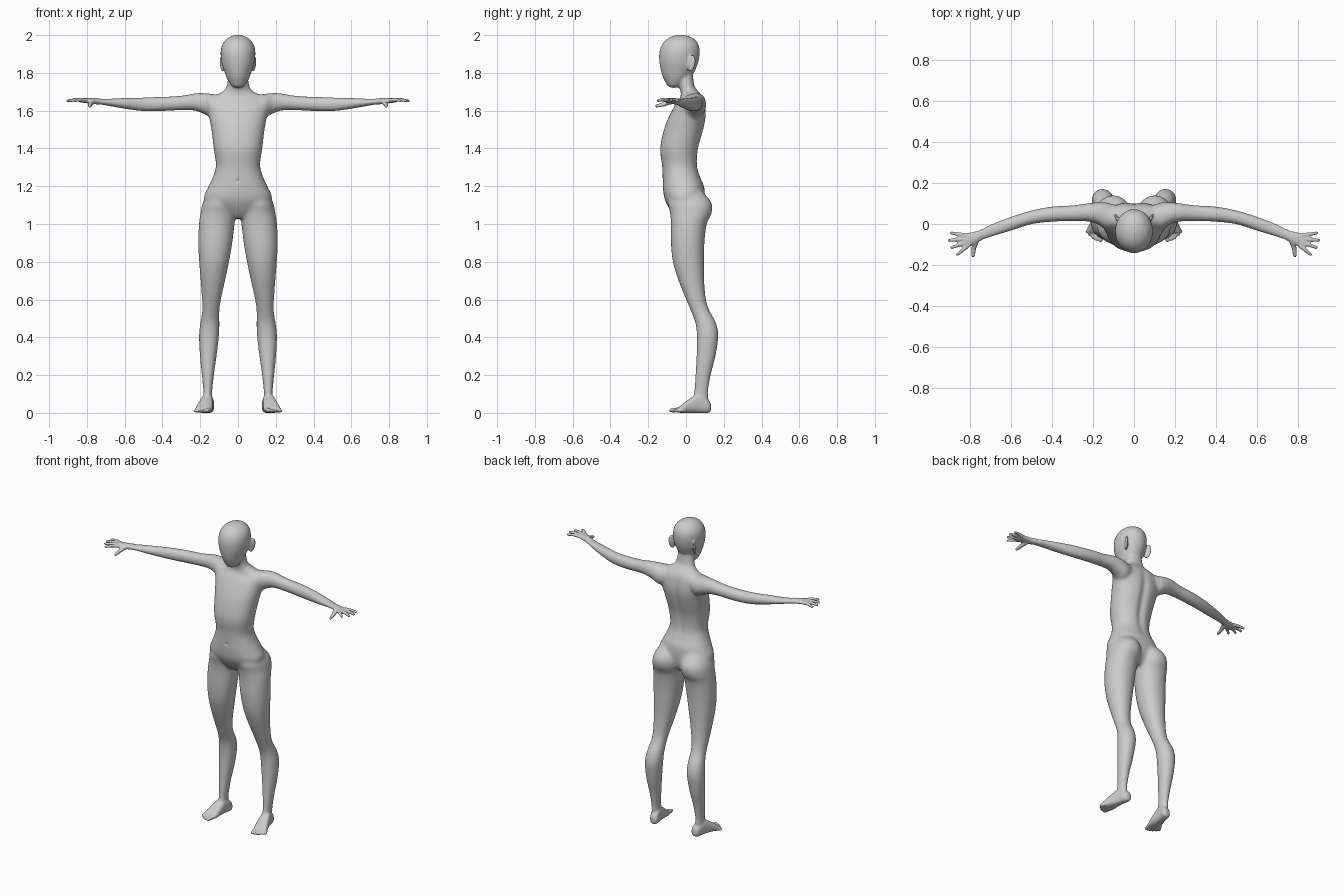
import bpy, bmesh, math
from mathutils import Vector, Matrix

if "Cube" in bpy.data.objects:
    bpy.data.objects.remove(bpy.data.objects["Cube"])

bm = bmesh.new()


def loft(sections, axis, power=2.2, shear=0.0, steps=5, seg=32):
    """Skin smooth rings; section = (pos, a0, a1, b0, b1) across the axis."""
    S = [Vector(s) for s in sections]
    S = [S[0]] + S + [S[-1]]
    rows = []
    for i in range(1, len(S) - 2):
        p0, p1, p2, p3 = S[i - 1:i + 3]
        for k in range(steps):
            t = k / steps
            rows.append(0.5 * (2 * p1 + (p2 - p0) * t + (2 * p0 - 5 * p1 + 4 * p2 - p3) * t * t
                               + (3 * p1 - p0 - 3 * p2 + p3) * t ** 3))
    rows.append(S[-1])
    rings = []
    for p, a0, a1, b0, b1 in rows:
        ring = []
        for j in range(seg):
            c, s = math.cos(2 * math.pi * j / seg), math.sin(2 * math.pi * j / seg)
            a = (a0 + a1) / 2 + (a1 - a0) / 2 * math.copysign(abs(c) ** (2 / power), c)
            b = (b0 + b1) / 2 + (b1 - b0) / 2 * math.copysign(abs(s) ** (2 / power), s)
            co = {'x': (p, a, b), 'y': (a + shear * (0.1 - p), p, b), 'z': (a, b, p)}[axis]
            ring.append(bm.verts.new(co))
        rings.append(ring)
    for r, q in zip(rings, rings[1:]):
        for j in range(seg):
            bm.faces.new((r[j], r[(j + 1) % seg], q[(j + 1) % seg], q[j]))
    bm.faces.new(rings[0][::-1])
    bm.faces.new(rings[-1])


def blob(co, size, rot=Matrix()):
    m = Matrix.Translation(co) @ rot @ Matrix.Diagonal((*size, 1))
    bmesh.ops.create_uvsphere(bm, u_segments=20, v_segments=12, radius=1, matrix=m)


def digit(points, r0, r1):
    """Tapered rounded finger or toe through the points."""
    pts = [Vector(p) for p in points]
    n = len(pts) - 1
    for i, (a, b) in enumerate(zip(pts, pts[1:])):
        ra, rb = r0 + (r1 - r0) * i / n, r0 + (r1 - r0) * (i + 1) / n
        rot = (b - a).to_track_quat('Z', 'Y').to_matrix().to_4x4()
        bmesh.ops.create_cone(bm, cap_ends=True, segments=14, radius1=ra, radius2=rb,
                              depth=(b - a).length, matrix=Matrix.Translation((a + b) / 2) @ rot)
        blob(a, (ra,) * 3)
        blob(b, (rb,) * 3)


# leg
loft([(1.20, .04, .13, -.06, .06), (1.12, .012, .183, -.095, .132), (1.06, .01, .198, -.085, .137),
      (1.0, .018, .207, -.08, .11), (.9, .03, .211, -.08, .098), (.8, .047, .206, -.07, .096),
      (.7, .068, .198, -.04, .097), (.6, .09, .191, .0, .106), (.54, .098, .19, .025, .126),
      (.48, .098, .199, .048, .158), (.41, .1, .207, .057, .172), (.3, .113, .202, .055, .157),
      (.2, .127, .192, .049, .132), (.1, .137, .183, .041, .117), (.05, .135, .183, .03, .12)], 'z', 2.1)
# foot and toes
loft([(.132, .14, .17, .012, .045), (.118, .128, .182, 0, .07), (.07, .126, .188, 0, .10),
      (.02, .12, .198, 0, .075), (-.02, .117, .207, 0, .045), (-.042, .12, .207, .001, .028)],
     'y', 2.6, shear=.15)
for x0, y0, x1, y1, r in ((.153, -.035, .163, -.078, .013), (.172, -.035, .184, -.075, .0095),
                          (.188, -.03, .201, -.066, .009), (.202, -.02, .217, -.053, .009),
                          (.213, -.01, .229, -.037, .009)):
    digit([(x0, y0, r + .004), (x1, y1, r)], r, r * .9)

# arm and palm
loft([(.06, .0, .08, 1.6, 1.68), (.13, -.03, .105, 1.56, 1.688), (.18, 0, .106, 1.582, 1.694),
      (.23, .012, .101, 1.6, 1.692), (.3, .013, .092, 1.602, 1.68), (.4, .01, .086, 1.597, 1.674),
      (.5, -.002, .067, 1.596, 1.671), (.6, -.034, .037, 1.609, 1.668), (.7, -.066, .0, 1.627, 1.664),
      (.755, -.085, -.031, 1.634, 1.667), (.785, -.102, -.038, 1.638, 1.667),
      (.825, -.116, -.046, 1.642, 1.666), (.838, -.108, -.054, 1.647, 1.662)], 'x', 2.1)
# fingers and thumb
for x0, y0, x1, y1 in ((.815, -.056, .892, -.044), (.82, -.073, .902, -.08),
                       (.82, -.091, .89, -.115), (.81, -.105, .862, -.149)):
    digit([(x0, y0, 1.655), ((x0 + x1) / 2, (y0 + y1) / 2, 1.658), (x1, y1, 1.652)], .0115, .0085)
digit([(.77, -.08, 1.648), (.782, -.118, 1.634), (.785, -.155, 1.625)], .015, .0095)
# ear
blob((.083, .028, 1.85), (.009, .024, .046), Matrix.Rotation(-.45, 4, 'Z') @ Matrix.Rotation(-.2, 4, 'X'))

# mirror the limbs
dup = bmesh.ops.duplicate(bm, geom=bm.verts[:] + bm.edges[:] + bm.faces[:])['geom']
for v in dup:
    if isinstance(v, bmesh.types.BMVert):
        v.co.x *= -1
bmesh.ops.reverse_faces(bm, faces=[f for f in dup if isinstance(f, bmesh.types.BMFace)])

# torso and neck: height, half width, front, back
torso = [(1.03, .05, -.05, .06), (1.07, .12, -.082, .09), (1.13, .181, -.113, .1),
         (1.2, .156, -.123, .096), (1.25, .133, -.124, .077), (1.31, .117, -.127, .062),
         (1.4, .129, -.137, .068), (1.5, .141, -.117, .095), (1.57, .154, -.09, .107),
         (1.63, .16, -.058, .102), (1.67, .14, -.03, .09), (1.7, .085, -.028, .068),
         (1.73, .06, -.035, .045), (1.8, .05, -.05, .035)]
loft([(z, -w, w, f, b) for z, w, f, b in torso], 'z', 2.2)
# head
head = [(1.72, .018, -.085, -.05), (1.735, .037, -.1, -.02), (1.77, .058, -.119, .02),
        (1.8, .07, -.13, .042), (1.85, .086, -.14, .063), (1.9, .092, -.142, .072),
        (1.94, .087, -.132, .069), (1.97, .07, -.112, .053), (1.99, .044, -.082, .025),
        (2.001, .014, -.047, -.015)]
loft([(z, -w, w, f, b) for z, w, f, b in head], 'z', 2.0)

# fuse everything into one skin
bmesh.ops.recalc_face_normals(bm, faces=bm.faces[:])
mesh = bpy.data.meshes.new("body")
bm.to_mesh(mesh)
bm.free()
body = bpy.data.objects.new("body", mesh)
bpy.context.collection.objects.link(body)
mod = body.modifiers.new("fuse", 'REMESH')
mod.mode = 'VOXEL'
mod.voxel_size = .0055
fused = bpy.data.meshes.new_from_object(body.evaluated_get(bpy.context.evaluated_depsgraph_get()))
body.modifiers.clear()
body.data = fused

# soften the joins, add spine groove and navel
bm = bmesh.new()
bm.from_mesh(fused)
soft = [v for v in bm.verts if abs(v.co.x) < .74 and .1 < v.co.z < 1.73]
for i in range(24):
    bmesh.ops.smooth_vert(bm, verts=soft if i > 2 else bm.verts[:], factor=.5,
                          use_axis_x=True, use_axis_y=True, use_axis_z=True)
for v in bm.verts:
    x, y, z = v.co
    if y > 0 and 1.2 < z < 1.7:
        v.co.y -= .012 * math.exp(-(x / .025) ** 2) * math.sin(math.pi * (z - 1.2) / .5)
    if y < -.08:
        v.co.y += .008 * math.exp(-(x * x + (z - 1.23) ** 2) / .00006)
for f in bm.faces:
    f.smooth = True
bm.to_mesh(fused)
bm.free()
